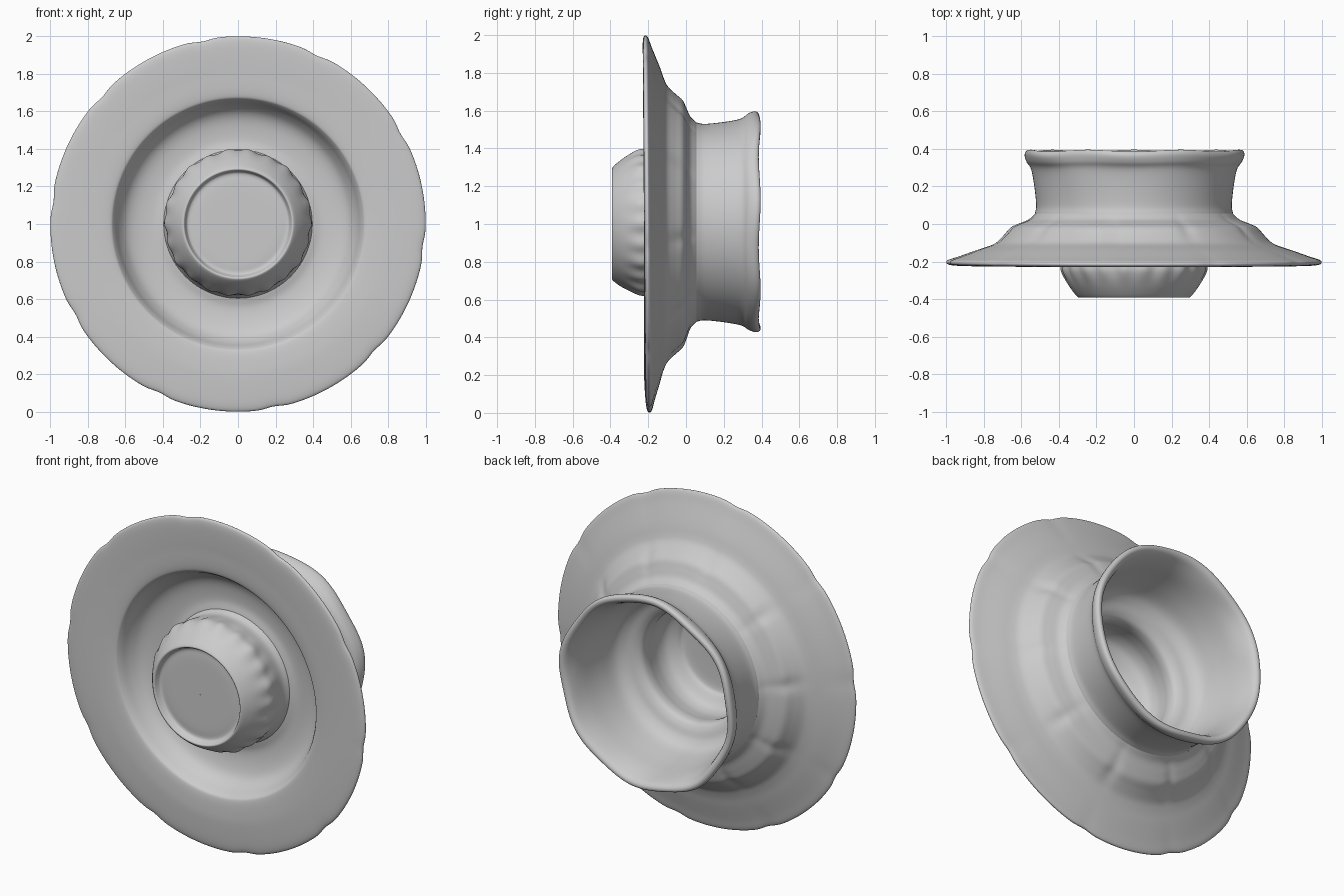
import bpy
import math
from mathutils import Vector

cube = bpy.data.objects.get("Cube")
if cube:
    bpy.data.objects.remove(cube, do_unlink=True)

glaze = bpy.data.materials.new("pale_grey_glaze")
glaze.use_nodes = True
color = (0.6, 0.6, 0.6, 1)
glaze.diffuse_color = color
glaze.node_tree.nodes["Principled BSDF"].inputs["Base Color"].default_value = color

STEPS = 240
NOTCH = math.radians(29)


def smooth_profile(points, cuts=5):
    """Catmull-Rom curve through (radius, depth) points."""
    p = [Vector(q) for q in points]
    p = [2 * p[0] - p[1]] + p + [2 * p[-1] - p[-2]]
    out = []
    for a, b, c, d in zip(p, p[1:], p[2:], p[3:]):
        for k in range(cuts):
            t = k / cuts
            out.append(0.5 * (2 * b + (c - a) * t + (2 * a - 5 * b + 4 * c - d) * t * t
                              + (3 * b - a - 3 * c + d) * t ** 3))
    return out + [p[-2]]


def lathe(name, points, shape):
    """Turn a profile about the y axis; shape(r, y, angle) adds the lobes."""
    rings = smooth_profile(points)
    verts, faces = [], []
    for r, y in rings:
        for j in range(STEPS):
            a = 2 * math.pi * j / STEPS
            r2, y2 = shape(max(r, 0.001), y, a)
            verts.append((r2 * math.cos(a), y2, 1 + r2 * math.sin(a)))
    for i in range(len(rings) - 1):
        for j in range(STEPS):
            k = (j + 1) % STEPS
            a, b = i * STEPS, (i + 1) * STEPS
            faces.append((a + j, b + j, b + k, a + k))
    mesh = bpy.data.meshes.new(name)
    mesh.from_pydata(verts, [], faces)
    mesh.materials.append(glaze)
    obj = bpy.data.objects.new(name, mesh)
    bpy.context.collection.objects.link(obj)
    bpy.ops.object.select_all(action="DESELECT")
    bpy.context.view_layer.objects.active = obj
    obj.select_set(True)
    bpy.ops.object.shade_smooth_by_angle(angle=math.radians(50))


def bump(value, centre, width):
    return math.exp(-((value - centre) / width) ** 2)


def groove(a):
    """Narrow groove between each of ten petals."""
    return abs(math.cos(5 * (a - NOTCH))) ** 26


def knob_shape(r, y, a):
    ribs = 0.005 * math.cos(22 * a) + 0.003 * math.sin(9 * a)
    lift = 0.008 * math.sin(a) * min(1, r / 0.3) * bump(y, -0.26, 0.1)
    return r + ribs * bump(y, -0.235, 0.06) + lift, y


def saucer_shape(r, y, a):
    edge = max(0, (r - 0.8) / 0.2)
    r2 = r - 0.01 * groove(a) * edge + 0.01 * math.sin(a) * bump(r, 0.53, 0.06)
    if y > -0.17 and r + y > 0.55:
        r2 -= 0.014 * groove(a) * bump(r, 0.64, 0.08)
    return r2, y - 0.011 * math.sin(a) * edge


def collar_shape(r, y, a):
    lip = bump(y, 0.38, 0.07) if r > 0.48 else 0
    wave = 0.005 * math.sin(8 * a) + 0.003 * math.sin(5 * a + 0.6)
    lift = 0.01 * math.sin(a) * min(1, r / 0.5)
    return r + wave * lip + lift, y + 0.005 * math.sin(7 * a) * lip


# Hollow foot and ribbed lower bowl
lathe("foot", [(0, -0.362), (0.2, -0.362), (0.262, -0.36), (0.278, -0.375),
               (0.286, -0.39), (0.298, -0.389), (0.32, -0.365), (0.348, -0.325),
               (0.375, -0.275), (0.387, -0.235), (0.384, -0.18), (0.38, -0.11),
               (0.395, -0.07)], knob_shape)

# Wide saucer, front hollow round the rim to the stepped back
lathe("saucer", [(0.395, -0.07), (0.45, -0.06), (0.53, -0.07), (0.59, -0.095),
                 (0.63, -0.14), (0.66, -0.195), (0.69, -0.214), (0.8, -0.222),
                 (0.93, -0.222), (0.985, -0.216), (0.998, -0.203), (0.985, -0.19),
                 (0.93, -0.172), (0.84, -0.14), (0.77, -0.117), (0.73, -0.097),
                 (0.69, -0.057), (0.655, -0.018), (0.61, 0.003), (0.56, 0.024),
                 (0.527, 0.055)], saucer_shape)

# Flared collar, rolled lip and the stepped well inside
lathe("collar", [(0.527, 0.055), (0.52, 0.1), (0.53, 0.2), (0.547, 0.29),
                 (0.572, 0.33), (0.583, 0.365), (0.575, 0.387), (0.553, 0.387),
                 (0.532, 0.36), (0.508, 0.28), (0.487, 0.15), (0.462, 0.04),
                 (0.42, -0.01), (0.365, -0.035), (0.335, -0.06), (0.328, -0.1),
                 (0.335, -0.15), (0.338, -0.21), (0.32, -0.265), (0.27, -0.305),
                 (0.24, -0.325), (0.15, -0.33), (0, -0.33)],
      collar_shape)
